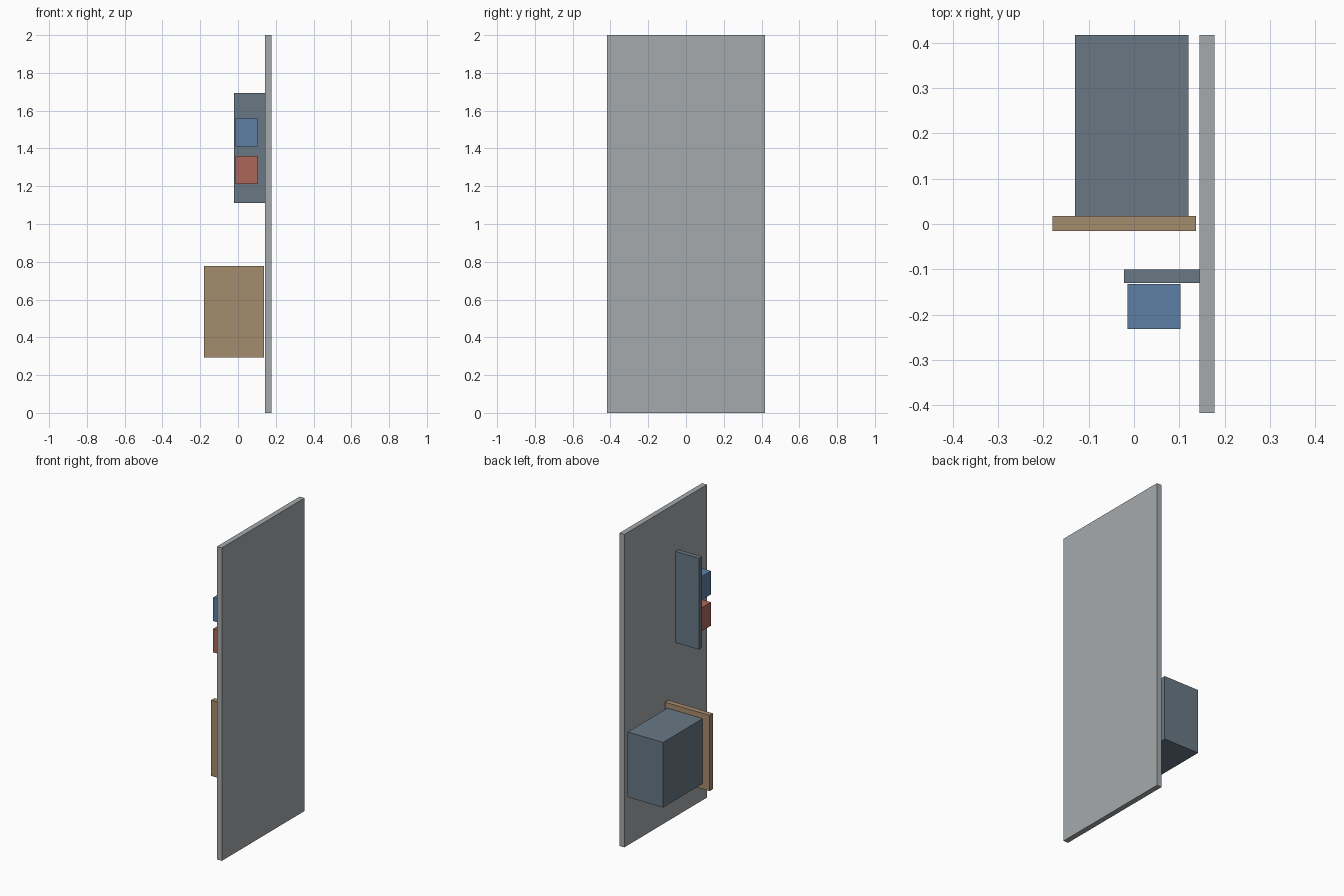
import bpy

if "Cube" in bpy.data.objects:
    bpy.data.objects.remove(bpy.data.objects["Cube"])


def material(name, rgb):
    # sRGB 0-255 to linear diffuse colour
    lin = [((c / 255 + 0.055) / 1.055) ** 2.4 for c in rgb]
    m = bpy.data.materials.new(name)
    m.diffuse_color = (*lin, 1)
    m.use_nodes = True
    m.node_tree.nodes["Principled BSDF"].inputs["Base Color"].default_value = m.diffuse_color
    return m


def box(name, x, y, z, mat):
    # Box from its (min, max) extent on each axis
    spans = (x, y, z)
    bpy.ops.mesh.primitive_cube_add(size=1, location=[(a + b) / 2 for a, b in spans])
    ob = bpy.context.object
    ob.name = name
    for v in ob.data.vertices:
        v.co = [c * (b - a) for c, (a, b) in zip(v.co, spans)]
    ob.data.materials.append(mat)
    return ob


grey = material("light grey", (165, 170, 172))
slate = material("slate", (104, 120, 133))
tan = material("tan", (165, 140, 108))
blue = material("blue", (93, 126, 165))
red = material("brick red", (172, 103, 90))

# Tall wall panel
box("wall_panel", (0.144, 0.178), (-0.417, 0.417), (0, 2), grey)

# Lower cabinet with its door
box("cabinet", (-0.13, 0.12), (0.018, 0.417), (0.328, 0.744), slate)
box("cabinet_door", (-0.18, 0.137), (-0.015, 0.018), (0.294, 0.778), tan)

# Upper mounting plate with two blocks standing just off its front
box("mounting_plate", (-0.022, 0.144), (-0.13, -0.1), (1.111, 1.694), slate)
for name, z, mat in (("upper_block", 1.411, blue), ("lower_block", 1.211, red)):
    box(name, (-0.014, 0.102), (-0.232, -0.132), (z, z + 0.15), mat)
